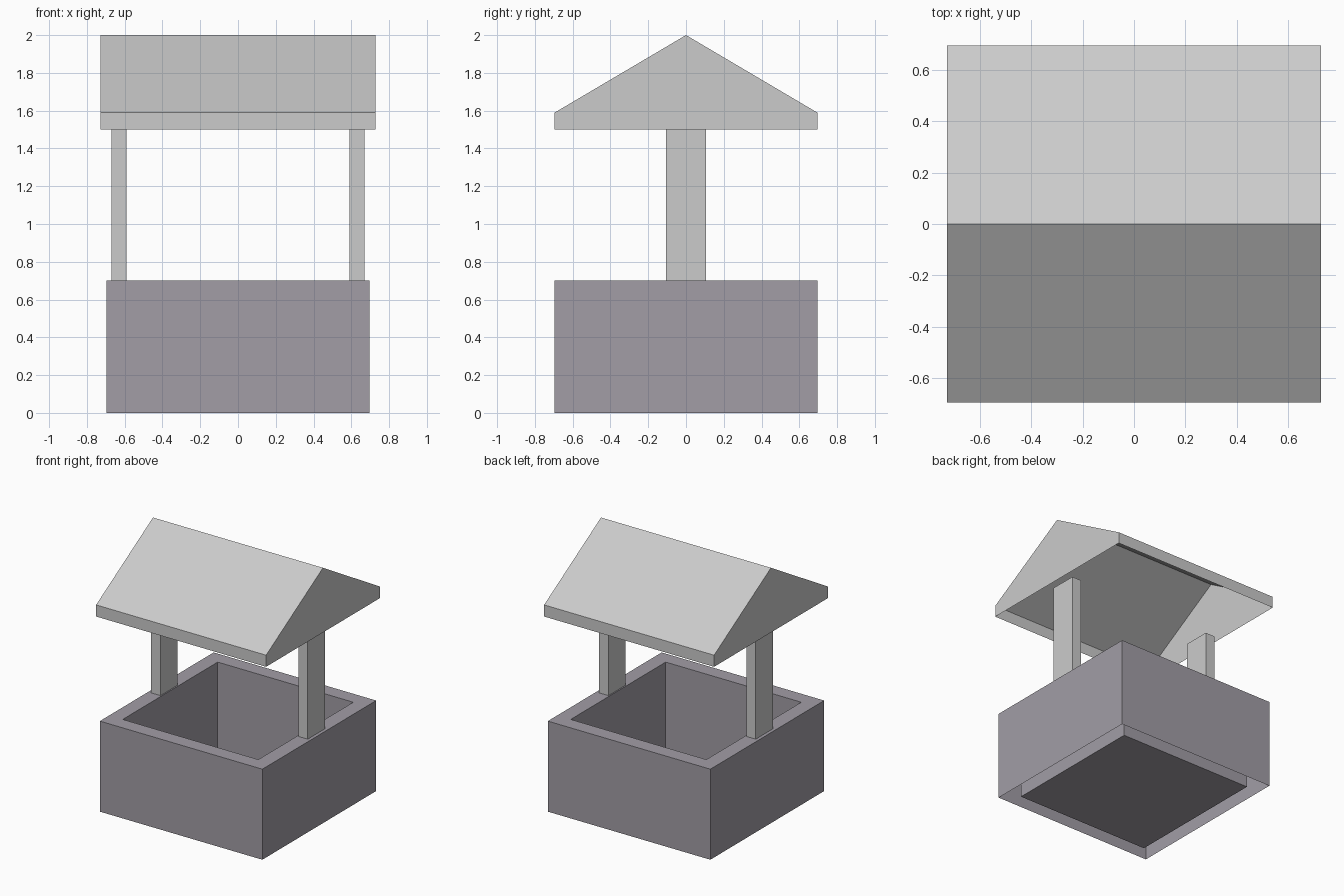
import bpy, bmesh

if "Cube" in bpy.data.objects:
    bpy.data.objects.remove(bpy.data.objects["Cube"])

BASE, INNER, RIM = 0.695, 0.58, 0.70          # half-widths of the basin, rim height
ROOF_X, EAVE_LOW, EAVE_TOP, RIDGE = 0.727, 1.50, 1.59, 2.0


def make_object(name, bm, color=None):
    mesh = bpy.data.meshes.new(name)
    bm.to_mesh(mesh)
    bm.free()
    obj = bpy.data.objects.new(name, mesh)
    bpy.context.collection.objects.link(obj)
    if color:
        mat = bpy.data.materials.new(name + "_paint")
        mat.diffuse_color = (*color, 1)
        mat.use_nodes = True
        mat.node_tree.nodes["Principled BSDF"].inputs["Base Color"].default_value = mat.diffuse_color
        mesh.materials.append(mat)
    return obj


def ring(bm, hx, hy, z, cx=0.0):
    """Rectangular loop of four vertices, counter-clockwise from above."""
    return [bm.verts.new((cx + sx * hx, sy * hy, z))
            for sx, sy in ((-1, -1), (1, -1), (1, 1), (-1, 1))]


def skin(bm, rings):
    """Join consecutive loops with quads."""
    for a, b in zip(rings, rings[1:]):
        for i in range(4):
            j = (i + 1) % 4
            bm.faces.new((a[i], a[j], b[j], b[i]))


# Basin: outer walls, flat rim, inner walls and floor (underside left open)
bm = bmesh.new()
loops = [ring(bm, h, h, z) for h, z in
         ((BASE, 0), (BASE, RIM), (INNER, RIM), (INNER, 0))]
skin(bm, loops)
bm.faces.new(loops[-1])
make_object("well_basin", bm, (0.36, 0.34, 0.38))

# Posts: one open tube on each side of the rim
for side, cx in (("left", -0.63), ("right", 0.63)):
    bm = bmesh.new()
    skin(bm, [ring(bm, 0.04, 0.105, z, cx) for z in (RIM, EAVE_LOW)])
    make_object(side + "_post", bm)

# Roof: hollow gabled shell, open underneath
bm = bmesh.new()
profile = [(-BASE, EAVE_LOW), (-BASE, EAVE_TOP), (0, RIDGE),
           (BASE, EAVE_TOP), (BASE, EAVE_LOW)]
left, right = ([bm.verts.new((x, y, z)) for y, z in profile]
               for x in (-ROOF_X, ROOF_X))
for i in range(4):
    bm.faces.new((left[i], right[i], right[i + 1], left[i + 1]))
bm.faces.new(left)
bm.faces.new(right[::-1])
make_object("gable_roof", bm)
